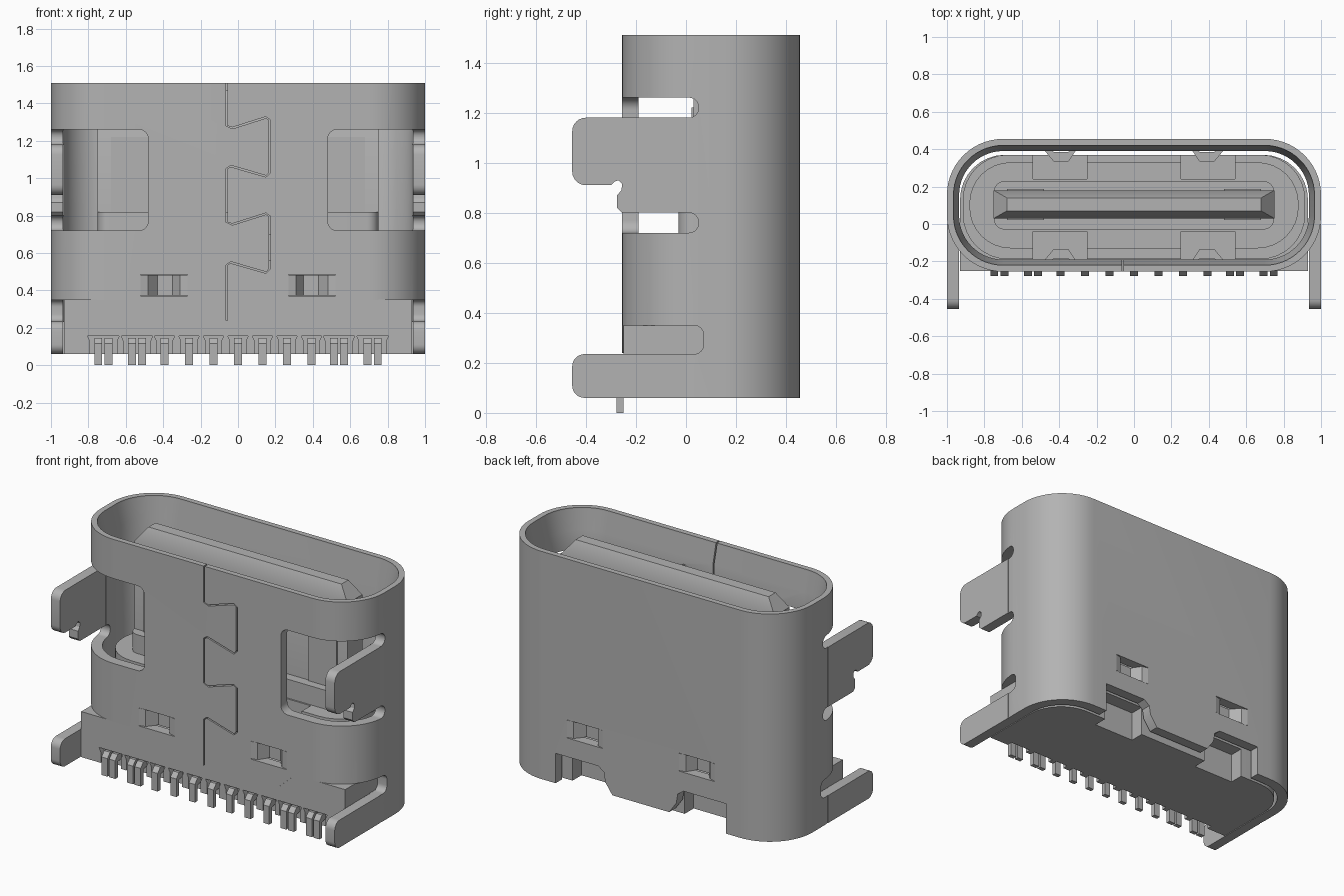
import bpy, bmesh, math
from mathutils import Vector

if "Cube" in bpy.data.objects:
    bpy.data.objects.remove(bpy.data.objects["Cube"], do_unlink=True)

metal = bpy.data.materials.new("plain grey")
metal.use_nodes = True
GREY = (0.45, 0.45, 0.45, 1)
metal.diffuse_color = GREY
metal.node_tree.nodes["Principled BSDF"].inputs["Base Color"].default_value = GREY


def finish(bm, name):
    bmesh.ops.recalc_face_normals(bm, faces=bm.faces)
    mesh = bpy.data.meshes.new(name)
    bm.to_mesh(mesh)
    bm.free()
    ob = bpy.data.objects.new(name, mesh)
    bpy.context.collection.objects.link(ob)
    mesh.materials.append(metal)
    return ob


def loft(name, rings):
    """Closed solid through equally sized rings of 3D points."""
    bm = bmesh.new()
    loops = [[bm.verts.new(p) for p in ring] for ring in rings]
    for a, b in zip(loops, loops[1:]):
        for i in range(len(a)):
            j = (i + 1) % len(a)
            bm.faces.new((a[i], a[j], b[j], b[i]))
    bm.faces.new(loops[0])
    bm.faces.new(loops[-1])
    return finish(bm, name)


def prism(name, pts, axis, lo, hi):
    """Extrude a 2D outline along x (y,z pts), y (x,z pts) or z (x,y pts)."""
    def at(p, d):
        q = list(p)
        q.insert("xyz".index(axis), d)
        return q
    return loft(name, [[at(p, d) for p in pts] for d in (lo, hi)])


def rounded(a0, a1, b0, b1, radii, steps=8):
    """Rounded rectangle; radii for the corners (a0,b0), (a1,b0), (a1,b1), (a0,b1)."""
    if not isinstance(radii, tuple):
        radii = (radii,) * 4
    pts = []
    corners = ((a0, b0, 1, 1), (a1, b0, -1, 1), (a1, b1, -1, -1), (a0, b1, 1, -1))
    for k, ((a, b, sa, sb), r) in enumerate(zip(corners, radii)):
        if r == 0:
            pts.append((a, b))
            continue
        for i in range(steps + 1):
            t = math.pi + (k + i / steps) * math.pi / 2
            pts.append((a + sa * r + r * math.cos(t), b + sb * r + r * math.sin(t)))
    return pts


def box(name, x0, x1, y0, y1, z0, z1):
    return prism(name, [(x0, y0), (x1, y0), (x1, y1), (x0, y1)], "z", z0, z1)


def cut(ob, cutter):
    cutter.hide_render = True
    mod = ob.modifiers.new("cut", "BOOLEAN")
    mod.operation, mod.solver, mod.object = "DIFFERENCE", "EXACT", cutter
    bpy.context.view_layer.objects.active = ob
    bpy.ops.object.modifier_apply(modifier=mod.name)
    bpy.data.objects.remove(cutter, do_unlink=True)


def flip(pts, s):
    return [(s * p[0], p[1]) for p in pts]


def span(s, a, b):
    return sorted((s * a, s * b))


def shell_ring(inset, z):
    pts = rounded(-1 + inset, 1 - inset, -.255 + inset, .455 - inset, .3 - inset, 14)
    return [(x, y, z) for x, y in pts]


# Outer shell, hollow with a flared mouth
shell = loft("shell", [shell_ring(0, .06), shell_ring(0, 1.51)])
cut(shell, loft("bore", [shell_ring(.065, -.1), shell_ring(.065, 1.38),
                         shell_ring(.035, 1.5), shell_ring(.035, 1.6)]))

# Lower front edge of the shell
flap = [(-.58, .35), (-.47, .25), (-.44, .24), (.44, .24), (.47, .25), (.58, .35)]
cut(shell, prism("c", [(-1.1, -.2), (-1.1, .35)] + flap + [(1.1, .35), (1.1, -.2)],
                 "y", -.6, -.1))
# Raised back centre edge
cut(shell, box("c", -.26, .26, .3, .6, -.1, .09))

for s in (1, -1):
    x0, x1 = span(s, .8, 1.1)
    # Front window, side slots and gaps behind the legs
    cut(shell, prism("c", flip(rounded(.48, 1.2, .72, 1.26, .05), s), "y", -.6, -.1))
    for y, z0, z1 in ((.05, .72, .8), (.05, 1.18, 1.26), (.07, .235, .35)):
        cut(shell, prism("c", rounded(-.4, y, z0, z1, .038), "x", x0, x1))
    cut(shell, box("c", x0, x1, -.4, 0, .79, 1.19))
    cut(shell, box("c", x0, x1, -.4, 0, -.1, .24))
    # Back edge notches and spring windows
    notch = [(.2, -.1), (.2, .09), (.25, .16), (.26, .22), (.3, .25), (.6, .25), (.6, -.1)]
    cut(shell, prism("c", flip(notch, s), "y", .3, .6))
    w0, w1 = span(s, .27, .52)
    for y0, y1 in ((-.4, -.1), (.3, .6)):
        cut(shell, box("c", w0, w1, y0, y1, .37, .485))

# Dovetail seam as a hairline groove
half = [(-.06, 1.28), (-.03, 1.268), (.15, 1.325), (.17, 1.31),
        (.17, 1.03), (.15, 1.01), (-.04, 1.065), (-.06, 1.05)]
seam = [(-.06, 1.6)] + half + [(x, z - .515) for x, z in half] + [(-.06, .1)]
left, right = [], []
for i, p in enumerate(seam):
    a = Vector(seam[max(i - 1, 0)])
    b = Vector(seam[min(i + 1, len(seam) - 1)])
    d = (b - a).normalized()
    n = Vector((-d.y, d.x)) * .004
    left.append(tuple(Vector(p) + n))
    right.append(tuple(Vector(p) - n))
cut(shell, prism("c", left + right[::-1], "y", -.3, -.17))

# Solder legs and dipped springs
tab = [(0, 1.18), (0, .8), (-.255, .8), (-.275, .82), (-.275, .87), (-.258, .89),
       (-.255, .915), (-.27, .93), (-.285, .925), (-.3, .91)]
tab += [(-.4 - .055 * math.sin(t), .965 - .055 * math.cos(t))
        for t in [i * math.pi / 12 for i in range(7)]]
tab += [(-.4 - .055 * math.cos(t), 1.125 + .055 * math.sin(t))
        for t in [i * math.pi / 12 for i in range(7)]]
for s, side in ((1, "left"), (-1, "right")):
    x0, x1 = span(s, .935, 1)
    prism(side + "_upper_leg", tab, "x", x0, x1)
    prism(side + "_lower_leg", rounded(-.455, 0, .06, .235, (.05, 0, 0, .05)),
          "x", x0, x1)
    dip = [(.27, 0), (.31, .01), (.35, .07), (.43, .07), (.48, .01), (.52, 0)]
    strip = dip + [(x, d + .05) for x, d in reversed(dip)]
    for face, y, k in (("front", -.255, 1), ("back", .455, -1)):
        prism(f"{side}_{face}_spring", [(s * x, y + k * d) for x, d in strip],
              "z", .373, .482)

# Insulating base and its stepped inner body
base = prism("base_block", rounded(-.93, .93, -.19, .37, (0, 0, .24, .24)), "z", .06, .35)
body = prism("inner_body", rounded(-.915, .915, -.188, .37, .24), "z", .34, .56)
step = prism("inner_step", rounded(-.88, .88, -.13, .33, .22), "z", .5, .7)
for s in (1, -1):
    x0, x1 = span(s, .25, .54)
    cut(base, box("c", x0, x1, .28, .5, 0, .25))
    for y0, y1 in ((-.3, -.04), (.24, .5)):
        cut(body, box("c", x0, x1, y0, y1, .35, .8))
        cut(step, box("c", x0, x1, y0, y1, .35, .8))

# Front lip filling below the shell flap, with a comb of contact notches
lip = prism("front_lip", [(-.93, .06), (-.93, .35)] + flap + [(.93, .35), (.93, .06)],
            "y", -.25, -.185)
singles = [i * .131 for i in range(-3, 4)]
doubles = [-.72, -.54, .54, .72]
for group, w, feet in ((singles, .042, (0,)), (doubles, .072, (-.027, .027))):
    for c in group:
        mouth = [(c - w, 0), (c - w, .13), (c - w - .012, .155),
                 (c + w + .012, .155), (c + w, .13), (c + w, 0)]
        cut(lip, prism("c", mouth, "y", -.3, -.215))
        # Contact feet, bent forward then down
        for f in feet:
            bend = [(-.2, .145), (-.25, .145), (-.277, .115), (-.277, 0),
                    (-.25, 0), (-.25, .1), (-.2, .11)]
            prism("contact_foot", bend, "x", c + f - .021, c + f + .021)

# Tongue with thick root and chamfered tip
prism("tongue_root", rounded(-.75, .75, -.03, .23, .06), "z", .6, .82)


def tongue_ring(dx, dy, z):
    return [(x, y, z) for x, y in
            ((-.75 + dx, .03 + dy), (.75 - dx, .03 + dy),
             (.75 - dx, .18 - dy), (-.75 + dx, .18 - dy))]


loft("tongue", [tongue_ring(0, 0, .7), tongue_ring(0, 0, 1.38), tongue_ring(.07, .04, 1.47)])
for s, side in ((1, "left"), (-1, "right")):
    # Raised contact plate edge beside the tongue
    x0, x1 = span(s, .48, .68)
    box(side + "_tongue_plate", x0, x1, .022, .188, .8, 1.22)

# Smooth shading on curves, crisp edges elsewhere
bpy.ops.object.select_all(action="DESELECT")
for ob in bpy.context.collection.objects:
    if ob.type == "MESH":
        ob.select_set(True)
        bpy.context.view_layer.objects.active = ob
bpy.ops.object.shade_smooth_by_angle(angle=math.radians(30))
